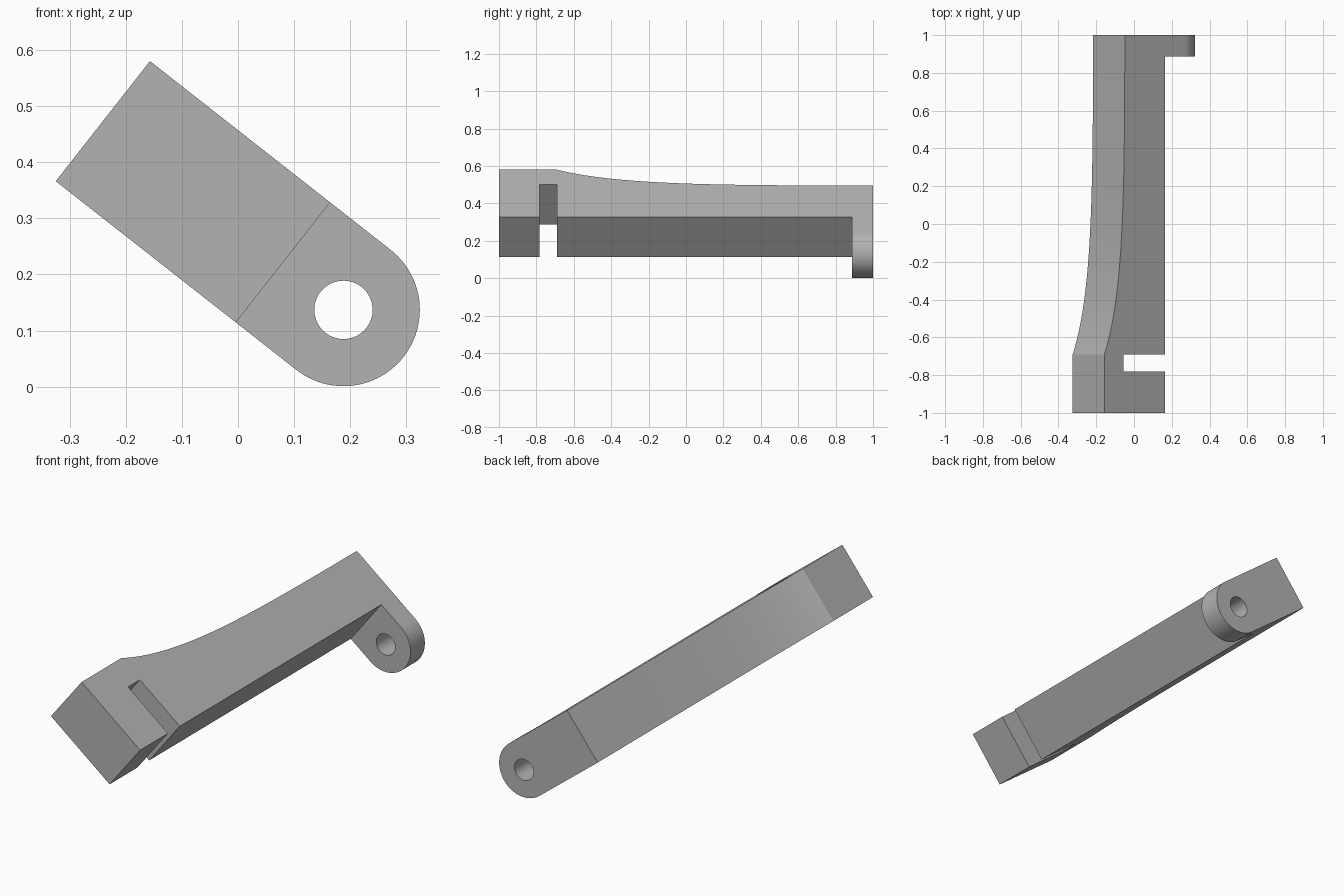
import bpy, bmesh
from math import radians, sin, cos, pi
from mathutils import Vector, Matrix
from mathutils.geometry import interpolate_bezier

cube = bpy.data.objects.get("Cube")
if cube:
    bpy.data.objects.remove(cube, do_unlink=True)

RADIUS = 0.136       # rounded lug, also half the bar width
HOLE = 0.052
# Local frame: x along the bar width, y along its length, z through it; origin at the pivot
PLACE = Matrix.Translation((0.188, 0, 0.137)) @ Matrix.Rotation(radians(38.1), 4, 'Y')

grey = bpy.data.materials.new("plain grey")
grey.use_nodes = True
grey.diffuse_color = (0.45, 0.45, 0.45, 1)
grey.node_tree.nodes["Principled BSDF"].inputs["Base Color"].default_value = grey.diffuse_color


def prism(name, outline, direction):
    """Extrude a closed outline along a direction."""
    bm = bmesh.new()
    face = bm.faces.new([bm.verts.new(p) for p in outline])
    new = bmesh.ops.extrude_face_region(bm, geom=[face])["geom"]
    bmesh.ops.translate(bm, vec=direction,
                        verts=[g for g in new if isinstance(g, bmesh.types.BMVert)])
    bmesh.ops.recalc_face_normals(bm, faces=bm.faces)
    mesh = bpy.data.meshes.new(name)
    bm.to_mesh(mesh)
    bm.free()
    mesh.materials.append(grey)
    ob = bpy.data.objects.new(name, mesh)
    bpy.context.collection.objects.link(ob)
    ob.matrix_world = PLACE
    return ob


def arc(radius, start, end, steps):
    return [(radius * cos(a), radius * sin(a))
            for a in (start + (end - start) * i / steps for i in range(steps + 1))]


# Lever side profile: swept back, end lug, long straight edge, slot, square head
back = interpolate_bezier(Vector((-0.545, -0.69)), Vector((-0.41, -0.36)),
                          Vector((-0.41, 0.2)), Vector((-0.407, 1)), 40)
edge, slot = -0.137, -0.415
profile = [tuple(p) for p in back] + [
    (0.3, 1), (0.3, 0.888), (edge, 0.888),
    (edge, -0.69), (slot, -0.69), (slot, -0.782), (edge, -0.782),
    (edge, -1), (-0.545, -1)]
lever = prism("lever", [(x, y, -0.2) for x, y in profile], (0, 0, 0.4))

# Cutters: rounded outline to keep, pivot hole to remove
rounded = arc(RADIUS, -pi / 2, pi / 2, 48) + [(-0.8, RADIUS), (-0.8, -RADIUS)]
keep = prism("rounded_outline_cutter", [(x, -1.5, z) for x, z in rounded], (0, 3, 0))
hole = prism("pivot_hole_cutter",
             [(x, 0.5, z) for x, z in arc(HOLE, 0, 2 * pi, 48)[:-1]], (0, 1, 0))

bpy.context.view_layer.update()
bpy.ops.object.select_all(action='DESELECT')
bpy.context.view_layer.objects.active = lever
lever.select_set(True)
for cutter, operation in ((keep, 'INTERSECT'), (hole, 'DIFFERENCE')):
    mod = lever.modifiers.new(cutter.name, 'BOOLEAN')
    mod.object, mod.operation, mod.solver = cutter, operation, 'EXACT'
    bpy.ops.object.modifier_apply(modifier=mod.name)
    bpy.data.objects.remove(cutter, do_unlink=True)

bpy.ops.object.shade_smooth_by_angle(angle=radians(12))
lever.modifiers.new("clean_shading", 'WEIGHTED_NORMAL').keep_sharp = True
